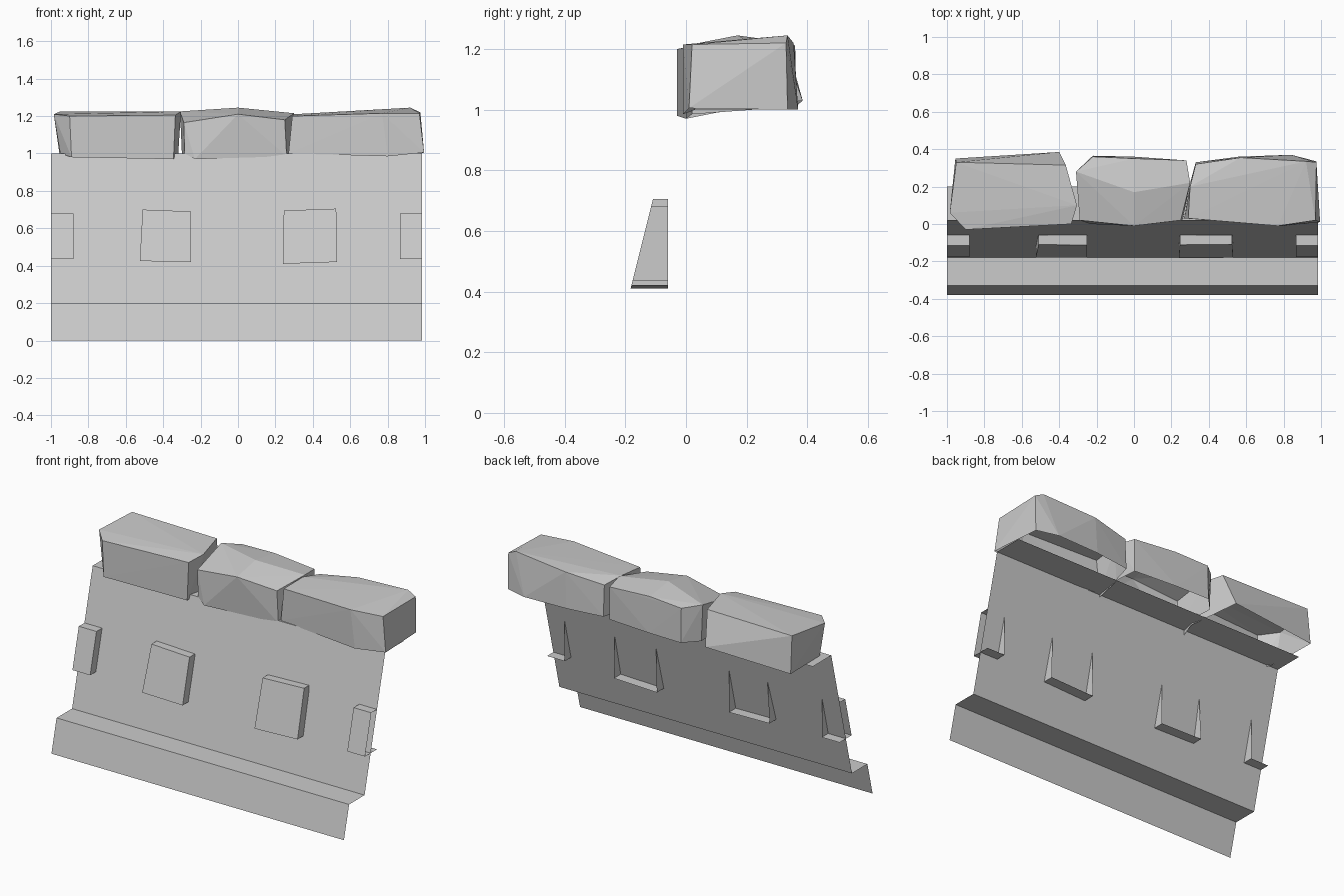
import bpy
import bmesh

cube = bpy.data.objects.get("Cube")
if cube:
    bpy.data.objects.remove(cube, do_unlink=True)

LEFT_EDGE, RIGHT_EDGE = -1.0, 0.985

stone_grey = bpy.data.materials.new("stone_grey")
stone_grey.use_nodes = True
colour = (0.6, 0.6, 0.6, 1)
stone_grey.diffuse_color = colour
stone_grey.node_tree.nodes["Principled BSDF"].inputs["Base Color"].default_value = colour


def finish(name, bm):
    """Turn a bmesh into a flat shaded object."""
    mesh = bpy.data.meshes.new(name)
    bm.to_mesh(mesh)
    bm.free()
    mesh.materials.append(stone_grey)
    obj = bpy.data.objects.new(name, mesh)
    bpy.context.collection.objects.link(obj)
    return obj


def wall_sheet(name, profile):
    """Sweep an open (y, z) profile along the length of the wall."""
    bm = bmesh.new()
    rows = [[bm.verts.new((x, y, z)) for x in (LEFT_EDGE, RIGHT_EDGE)] for y, z in profile]
    for low, high in zip(rows, rows[1:]):
        bm.faces.new((low[0], low[1], high[1], high[0]))
    return finish(name, bm)


def wall_block(name, corners, open_left=False, open_right=False):
    """Block standing proud of the slope; corners are (x, z) from bottom left round."""
    bm = bmesh.new()
    back_y = -0.06
    front = [bm.verts.new((x, -0.18 + 0.25 * (z - 0.42), z)) for x, z in corners]
    back = [bm.verts.new((x, back_y, z)) for x, z in corners]
    bm.faces.new(front)
    skipped = {1: open_right, 3: open_left}
    for i in range(4):
        if not skipped.get(i):
            j = (i + 1) % 4
            bm.faces.new((front[j], front[i], back[i], back[j]))
    return finish(name, bm)


def cap_stone(name, points):
    """Rough hewn stone: hull around its corners, open underneath."""
    bm = bmesh.new()
    for p in points:
        bm.verts.new(p)
    bmesh.ops.convex_hull(bm, input=bm.verts[:])
    bmesh.ops.recalc_face_normals(bm, faces=bm.faces[:])
    bm.normal_update()
    under = [f for f in bm.faces if f.normal.z < -0.75]
    bmesh.ops.delete(bm, geom=under, context="FACES")
    return finish(name, bm)


# Sloped wall with a stepped foot and a narrow top ledge
wall_sheet("wall", [(-0.38, 0), (-0.33, 0.2), (-0.18, 0.2), (0.02, 1.0), (0.2, 1.0)])

# Raised blocks, cut off at both ends of the wall
wall_block("block_right", [(-0.525, 0.425), (-0.25, 0.42), (-0.25, 0.69), (-0.51, 0.7)])
wall_block("block_left", [(0.24, 0.41), (0.53, 0.42), (0.525, 0.705), (0.245, 0.695)])
for name, x0, x1 in (("end_block_right", LEFT_EDGE, -0.88), ("end_block_left", 0.865, RIGHT_EDGE)):
    wall_block(name, [(x0, 0.435), (x1, 0.435), (x1, 0.68), (x0, 0.68)],
               open_left=x0 == LEFT_EDGE, open_right=x1 == RIGHT_EDGE)

# Cap stones along the top
cap_stone("cap_stone_right", [
    (-0.89, -0.03, 0.98), (-0.345, 0, 0.97), (-0.32, 0.1, 0.99),
    (-0.4, 0.385, 1.03), (-0.955, 0.35, 1), (-0.95, 0.06, 1),
    (-0.9, -0.03, 1.2), (-0.335, 0, 1.205), (-0.305, 0.1, 1.225),
    (-0.365, 0.315, 1.225), (-0.95, 0.33, 1.225), (-0.985, 0.06, 1.21)])
cap_stone("cap_stone_middle", [
    (-0.285, 0.02, 1), (-0.23, 0, 0.97), (0.26, 0.02, 0.985), (0.29, 0.22, 1),
    (0.28, 0.34, 1), (0, 0.36, 1), (-0.22, 0.365, 1), (-0.3, 0.28, 1),
    (-0.29, 0.02, 1.165), (0, -0.01, 1.21), (0.25, 0.02, 1.18), (0.3, 0.22, 1.215),
    (0.28, 0.34, 1.2), (0, 0.35, 1.22), (-0.22, 0.36, 1.21), (-0.31, 0.28, 1.225),
    (0, 0.17, 1.245)])
cap_stone("cap_stone_left", [
    (0.27, 0.03, 1), (0.8, -0.01, 0.985), (0.995, 0.01, 1.005), (0.975, 0.335, 1),
    (0.84, 0.37, 1), (0.56, 0.36, 1), (0.33, 0.33, 1), (0.295, 0.2, 1),
    (0.29, 0.03, 1.2), (0.77, -0.01, 1.215), (0.97, 0.02, 1.215), (0.975, 0.33, 1.22),
    (0.92, 0.335, 1.245), (0.57, 0.355, 1.22), (0.33, 0.32, 1.19), (0.3, 0.2, 1.21)])
